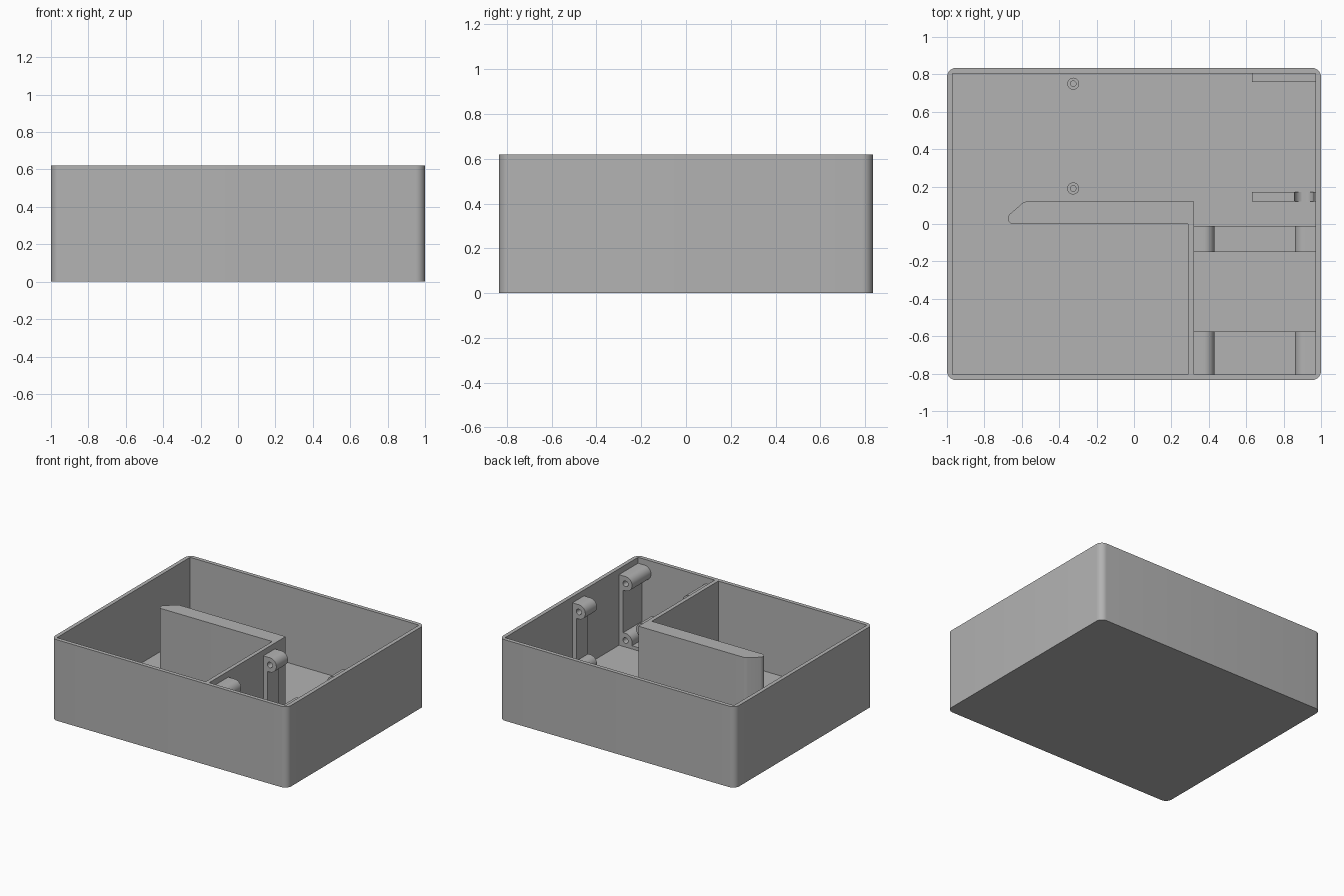
import bpy, bmesh, math

if "Cube" in bpy.data.objects:
    bpy.data.objects.remove(bpy.data.objects["Cube"])

grey = bpy.data.materials.new("plain_grey")
grey.diffuse_color = (0.45, 0.45, 0.45, 1)
grey.use_nodes = True
grey.node_tree.nodes["Principled BSDF"].inputs["Base Color"].default_value = grey.diffuse_color

FLOOR, TOP = 0.035, 0.62


def arc(cx, cy, r, a0, a1, n=8):
    """Points along an arc, angles in degrees."""
    return [(cx + r * math.cos(math.radians(a0 + (a1 - a0) * i / n)),
             cy + r * math.sin(math.radians(a0 + (a1 - a0) * i / n)))
            for i in range(n + 1)]


def circle(cx, cy, r, n=24):
    return arc(cx, cy, r, 0, 360, n)[:-1]


def prism(name, loops, lo, hi, axis="z"):
    """Extrude an outline (first loop) with holes (other loops) along z or y."""
    bm = bmesh.new()
    for loop in loops:
        vs = [bm.verts.new((a, b, lo) if axis == "z" else (a, lo, b)) for a, b in loop]
        for i, v in enumerate(vs):
            bm.edges.new((v, vs[(i + 1) % len(vs)]))
    if len(loops) == 1:
        bm.faces.new(bm.verts[:])
    else:
        bmesh.ops.triangle_fill(bm, use_beauty=True, edges=bm.edges[:])
    ext = bmesh.ops.extrude_face_region(bm, geom=bm.faces[:], use_keep_orig=True)
    moved = [g for g in ext["geom"] if isinstance(g, bmesh.types.BMVert)]
    d = hi - lo
    bmesh.ops.translate(bm, verts=moved, vec=(0, 0, d) if axis == "z" else (0, d, 0))
    bmesh.ops.recalc_face_normals(bm, faces=bm.faces[:])
    me = bpy.data.meshes.new(name)
    bm.to_mesh(me)
    bm.free()
    me.materials.append(grey)
    me.polygons.foreach_set("use_smooth", [True] * len(me.polygons))
    me.set_sharp_from_angle(angle=math.radians(30))
    ob = bpy.data.objects.new(name, me)
    bpy.context.collection.objects.link(ob)
    return ob


def rect(x0, y0, x1, y1):
    return [(x0, y0), (x1, y0), (x1, y1), (x0, y1)]


# Outer shell: rounded box hollowed by a square-cornered cavity
R = 0.05
outer = []
for sx, sy, a in ((1, 1, 0), (-1, 1, 90), (-1, -1, 180), (1, -1, 270)):
    outer += arc(sx * (1 - R), sy * (0.835 - R), R, a, a + 90)
shell = prism("shell", [outer], 0, TOP)
cavity = prism("cavity_cutter", [rect(-0.97, -0.805, 0.97, 0.805)], FLOOR, TOP + 0.2)
cavity.hide_render = True
cavity.hide_viewport = True
cut = shell.modifiers.new("hollow", "BOOLEAN")
cut.operation = "DIFFERENCE"
cut.solver = "EXACT"
cut.object = cavity

# L-shaped inner wall: thin divider plus thick arm with a slanted end
wall = [(0.29, -0.81), (0.32, -0.81), (0.32, 0.12)]
wall += arc(-0.572, 0.08, 0.04, 90, 135, 4)
wall += arc(-0.645, 0.03, 0.03, 135, 270, 8)
wall += [(0.29, 0)]
prism("inner_wall", [wall], FLOOR - 0.005, TOP)

# Mounting frames: ribs on floor and sides, with four drilled round bosses
CX, HALF, BX, BR = 0.645, 0.325, 0.27, 0.055
side = [(BX - BR, 0.06)]
side += arc(BX, 0.085, BR, 180, 90)
side += [(0.29, 0.14), (0.29, 0.465)]
side += arc(BX, 0.52, BR, 270, 90, 16)
side += [(HALF, 0.575), (HALF, FLOOR - 0.005)]
frame = [(CX + x, z) for x, z in side] + [(CX - x, z) for x, z in reversed(side)]
holes = [circle(CX + s * BX, z, 0.022, 16) for s in (-1, 1) for z in (0.085, 0.52)]
for name, y0, y1 in (("rear_mount_frame", -0.15, -0.01), ("front_mount_frame", -0.805, -0.575)):
    prism(name, [frame] + holes, y0, y1, "y")

# Low board rails by the right wall, one with a round notch
prism("back_rail", [rect(0.63, FLOOR - 0.005, 0.97, 0.085)], 0.76, 0.806, "y")
notched = [(0.63, 0.02), (0.63, 0.085)]
notched += arc(0.91, 0.085, 0.052, 180, 360, 16)
notched += [(0.97, 0.085), (0.97, 0.02)]
prism("notched_rail", [notched], 0.12, 0.172, "y")

# Hollow screw posts
for name, y in (("back_post", 0.75), ("middle_post", 0.19)):
    prism(name, [circle(-0.325, y, 0.032), circle(-0.325, y, 0.015)], FLOOR - 0.005, 0.1)
